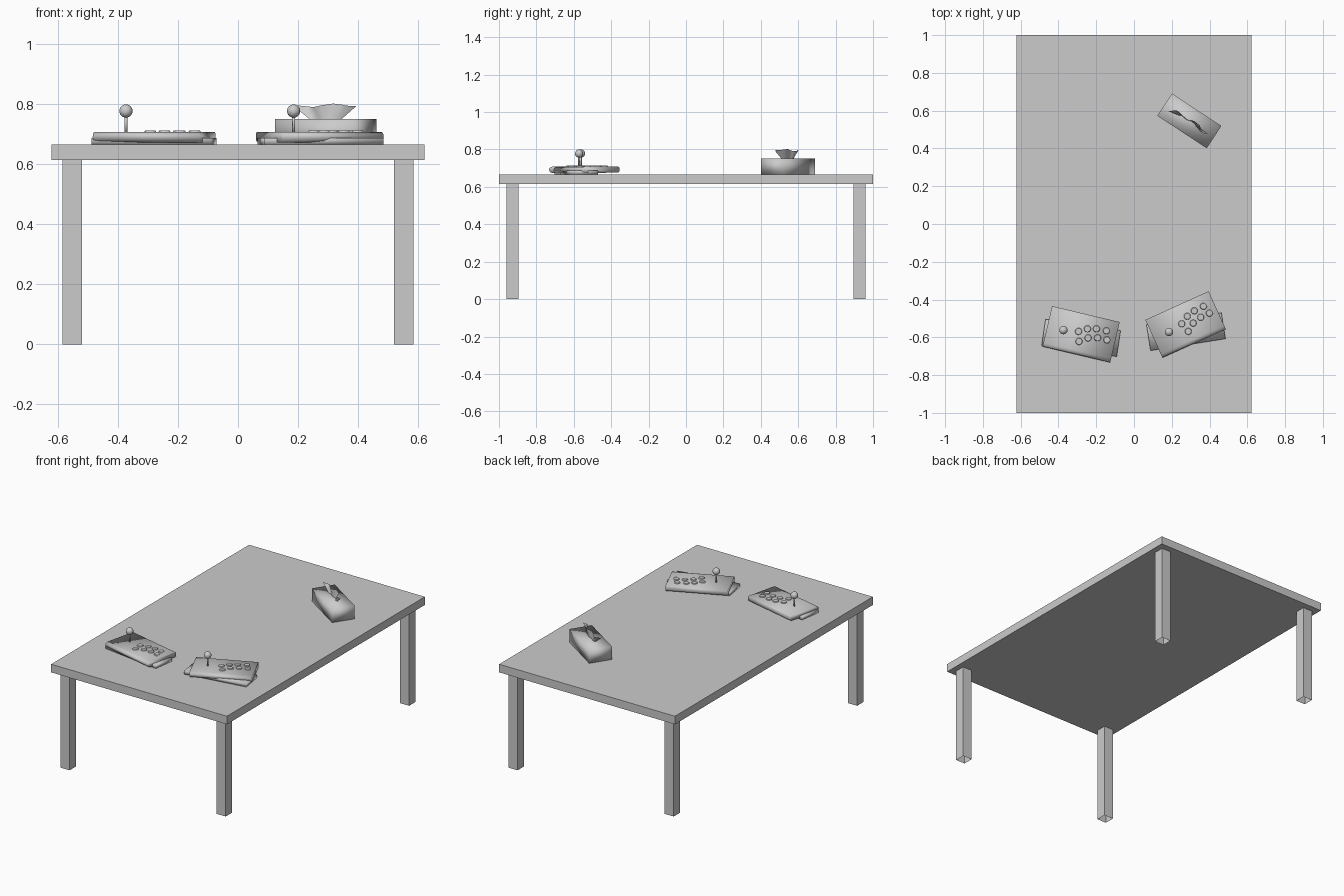
import bpy, bmesh, math
from mathutils import Matrix, Vector

if "Cube" in bpy.data.objects:
    bpy.data.objects.remove(bpy.data.objects["Cube"])

grey = bpy.data.materials.new("plain grey")
grey.diffuse_color = (0.6, 0.6, 0.6, 1)
grey.use_nodes = True
grey.node_tree.nodes["Principled BSDF"].inputs["Base Color"].default_value = grey.diffuse_color


def finish(name, bm, smooth=False, frame=Matrix()):
    bmesh.ops.recalc_face_normals(bm, faces=bm.faces)
    me = bpy.data.meshes.new(name)
    bm.to_mesh(me)
    bm.free()
    me.materials.append(grey)
    for p in me.polygons:
        p.use_smooth = smooth
    ob = bpy.data.objects.new(name, me)
    ob.matrix_world = frame
    bpy.context.collection.objects.link(ob)
    return ob


def placed(x, y, degrees):
    return Matrix.Translation((x, y, 0)) @ Matrix.Rotation(math.radians(degrees), 4, 'Z')


def box(name, size, centre, smooth=False, frame=Matrix(), open_ends=False):
    bm = bmesh.new()
    bmesh.ops.create_cube(bm, size=1, matrix=Matrix.Translation(centre) @ Matrix.Diagonal((*size, 1)))
    bm.normal_update()
    if open_ends:
        bmesh.ops.delete(bm, geom=[f for f in bm.faces if abs(f.normal.z) > 0.9], context='FACES')
    return finish(name, bm, smooth, frame)


def cylinder(bm, r1, r2, z0, z1, x, y, sides=16):
    bmesh.ops.create_cone(bm, cap_ends=True, segments=sides, radius1=r1, radius2=r2,
                          depth=z1 - z0, matrix=Matrix.Translation((x, y, (z0 + z1) / 2)))


# Table: slab and four legs, open at the ends
box("table_top", (1.244, 2, 0.052), (0, 0, 0.641))
for sx, side in ((-1, "left"), (1, "right")):
    for sy, end in ((-1, "front"), (1, "back")):
        box(f"{end}_{side}_leg", (0.065, 0.065, 0.615), (sx * 0.5525, sy * 0.927, 0.3075),
            open_ends=True)

# Controller: rounded-nose body, skewed base, stick with ball, eight buttons
BODY = [(-0.110, 0.690), (-0.108, 0.699), (-0.100, 0.706), (-0.088, 0.709), (0.104, 0.709),
        (0.110, 0.704), (0.110, 0.682), (0.104, 0.677), (-0.090, 0.673), (-0.103, 0.679)]
BUTTONS = [(-0.017, 0.012), (0.026, 0.036), (0.072, 0.047), (0.126, 0.049),
           (-0.002, -0.039), (0.040, -0.010), (0.089, 0.002), (0.140, 0.003)]


def controller(side, frame, base_frame):
    bm = bmesh.new()
    face = bm.faces.new([bm.verts.new((-0.184, y, z)) for y, z in BODY])
    ext = bmesh.ops.extrude_face_region(bm, geom=[face], use_keep_orig=True)
    new = [v for v in ext["geom"] if isinstance(v, bmesh.types.BMVert)]
    bmesh.ops.translate(bm, verts=new, vec=(0.368, 0, 0))
    finish(f"{side}_controller_body", bm, True, frame)
    box(f"{side}_controller_base", (0.402, 0.14, 0.021), (0, 0, 0.6775), True, base_frame)

    bm = bmesh.new()
    cylinder(bm, 0.005, 0.005, 0.708, 0.765, -0.096, 0, 12)
    bmesh.ops.create_uvsphere(bm, u_segments=24, v_segments=14, radius=0.022,
                              matrix=Matrix.Translation((-0.096, 0, 0.778)))
    finish(f"{side}_joystick", bm, True, frame)

    bm = bmesh.new()
    for x, y in BUTTONS:
        cylinder(bm, 0.019, 0.016, 0.708, 0.714, x, y)
    finish(f"{side}_buttons", bm, False, frame)


controller("left", placed(-0.280, -0.584, -13.3), placed(-0.280, -0.603, -8.5))
controller("right", placed(0.273, -0.532, 24.3), placed(0.275, -0.570, 9))

# Tissue box with a wavy sheet fanning out of its slot
tissue_frame = placed(0.293, 0.546, -33.3)
box("tissue_box", (0.313, 0.141, 0.084), (0, 0, 0.709), True, tissue_frame)
RIM = [(-0.121, -0.018, 0.798), (-0.086, 0.010, 0.794), (-0.050, 0.000, 0.791), (-0.015, -0.004, 0.797),
       (0.020, 0.013, 0.803), (0.060, 0.010, 0.799), (0.092, -0.016, 0.796), (0.123, -0.004, 0.794)]
bm = bmesh.new()
rows = []
for t in (0, 0.5, 1):
    row = []
    for x, y, z in RIM:
        foot = Vector((x * 0.5, y * 0.3, 0.750))
        row.append(bm.verts.new(foot.lerp(Vector((x, y, z)), t)))
    rows.append(row)
for a, b in zip(rows, rows[1:]):
    for i in range(len(RIM) - 1):
        bm.faces.new((a[i], a[i + 1], b[i + 1], b[i]))
finish("tissue_sheet", bm, True, tissue_frame)
